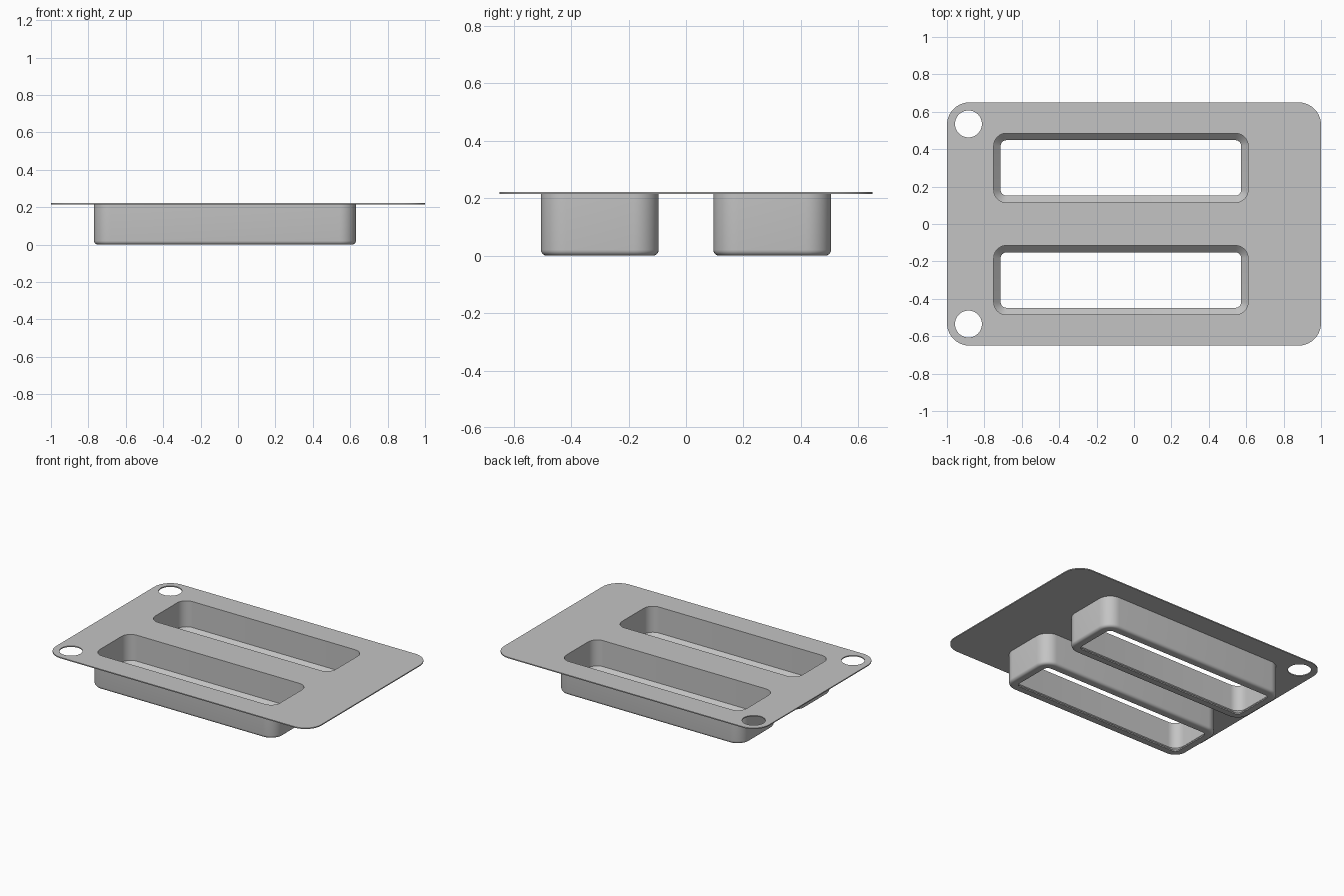
import bpy, bmesh
from math import sin, cos, pi, radians

cube = bpy.data.objects.get("Cube")
if cube:
    bpy.data.objects.remove(cube, do_unlink=True)

grey = bpy.data.materials.new("light_grey")
grey.use_nodes = True
GREY = (0.55, 0.55, 0.55, 1)
grey.diffuse_color = GREY
grey.node_tree.nodes["Principled BSDF"].inputs["Base Color"].default_value = GREY

TOP, UNDER = 0.222, 0.215
CX, CY = -0.07, 0.30            # trough centre (mirrored in y)
HX, HY, R = 0.70, 0.205, 0.088  # outer trough half sizes and corner radius
WALL = 0.02


def rounded_rect(cx, cy, hx, hy, r, z, steps=10):
    """Counter-clockwise ring of a rounded rectangle."""
    pts = []
    for q, (sx, sy) in enumerate([(1, 1), (-1, 1), (-1, -1), (1, -1)]):
        for i in range(steps + 1):
            a = (q + i / steps) * pi / 2
            pts.append((cx + sx * (hx - r) + r * cos(a),
                        cy + sy * (hy - r) + r * sin(a), z))
    return pts


def trough_ring(cy, inset, z):
    return rounded_rect(CX, cy, HX - inset, HY - inset, R - inset, z)


def circle(cx, cy, r, z, n=48):
    return [(cx + r * cos(2 * pi * i / n), cy + r * sin(2 * pi * i / n), z)
            for i in range(n)]


def finish(bm, name):
    bmesh.ops.recalc_face_normals(bm, faces=bm.faces[:])
    mesh = bpy.data.meshes.new(name)
    bm.to_mesh(mesh)
    bm.free()
    mesh.materials.append(grey)
    ob = bpy.data.objects.new(name, mesh)
    bpy.context.collection.objects.link(ob)
    bpy.ops.object.select_all(action='DESELECT')
    ob.select_set(True)
    bpy.context.view_layer.objects.active = ob
    bpy.ops.object.shade_smooth_by_angle(angle=radians(30))
    return ob


# Thin top plate with two long openings and two round holes
bm = bmesh.new()
loops = [rounded_rect(0, 0, 1, 0.65, 0.12, UNDER)]
for s in (1, -1):
    loops.append(trough_ring(s * CY, WALL, UNDER))
    loops.append(circle(-0.885, s * 0.535, 0.072, UNDER))
edges = []
for pts in loops:
    vs = [bm.verts.new(p) for p in pts]
    edges += [bm.edges.new((vs[i - 1], vs[i])) for i in range(len(vs))]
bmesh.ops.triangle_fill(bm, use_beauty=True, use_dissolve=False,
                        edges=edges, normal=(0, 0, 1))
ext = bmesh.ops.extrude_face_region(bm, geom=bm.faces[:], use_keep_orig=True)
bmesh.ops.translate(bm, vec=(0, 0, TOP - UNDER),
                    verts=[g for g in ext["geom"] if isinstance(g, bmesh.types.BMVert)])
finish(bm, "top_plate")

# Open troughs: rounded outer foot, small lip and inner chamfer
FOOT = 0.02
profile = [(0, UNDER)]
for i in range(6):
    a = i / 5 * pi / 2
    profile.append((FOOT * (1 - cos(a)), FOOT * (1 - sin(a))))
profile += [(0.057, 0), (0.057, 0.008), (WALL, 0.045), (WALL, UNDER)]

for name, s in (("back_trough", 1), ("front_trough", -1)):
    bm = bmesh.new()
    rings = [[bm.verts.new(p) for p in trough_ring(s * CY, d, z)] for d, z in profile]
    for a, b in zip(rings, rings[1:] + rings[:1]):
        for i in range(len(a)):
            bm.faces.new((a[i - 1], a[i], b[i], b[i - 1]))
    finish(bm, name)
